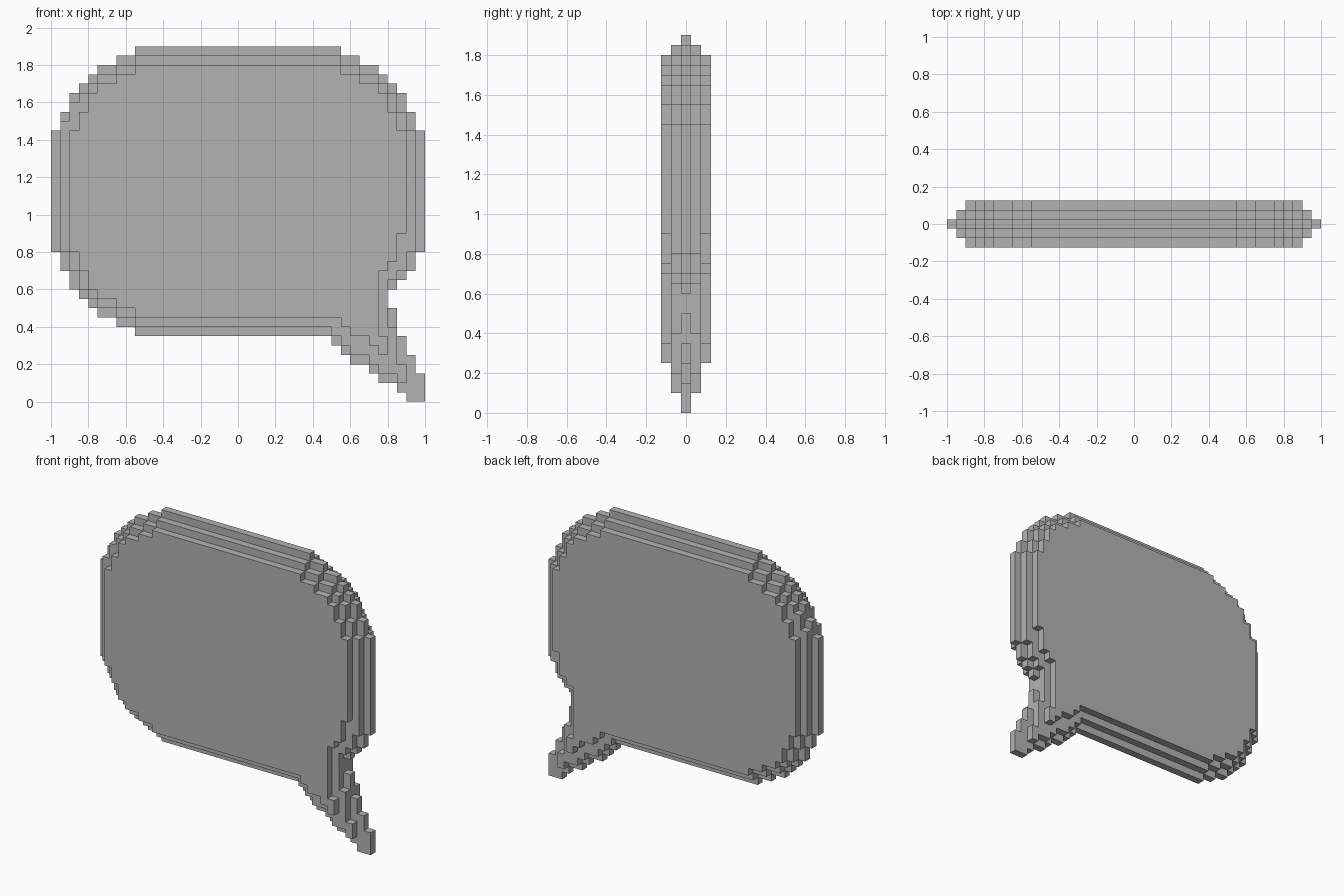
import bpy, bmesh

cube = bpy.data.objects.get("Cube")
if cube:
    bpy.data.objects.remove(cube, do_unlink=True)

UNIT = 0.05  # size of one block

grey = bpy.data.materials.new("plain_grey")
grey.use_nodes = True
COLOUR = (0.45, 0.45, 0.45, 1.0)
grey.diffuse_color = COLOUR
grey.node_tree.nodes["Principled BSDF"].inputs["Base Color"].default_value = COLOUR


def staircase(steps, bottom):
    """Corner points of a stepped edge, from (top, x) steps listed downwards."""
    ends = [top for top, _ in steps[1:]] + [bottom]
    return [(x, z) for (top, x), end in zip(steps, ends) for z in (top, end)]


def stepped_plate(name, left, right, bottom, half_depth):
    """Plate with stepped left and right edges, centred on y = 0."""
    outline = staircase(left, bottom) + staircase(right, bottom)[::-1]
    bm = bmesh.new()
    verts = [bm.verts.new((x * UNIT, -half_depth, z * UNIT)) for x, z in outline]
    face = bm.faces.new(verts)
    moved = bmesh.ops.extrude_face_region(bm, geom=[face])["geom"]
    bmesh.ops.translate(bm, vec=(0, 2 * half_depth, 0),
                        verts=[g for g in moved if isinstance(g, bmesh.types.BMVert)])
    bmesh.ops.recalc_face_normals(bm, faces=bm.faces)
    mesh = bpy.data.meshes.new(name)
    bm.to_mesh(mesh)
    bm.free()
    mesh.materials.append(grey)
    obj = bpy.data.objects.new(name, mesh)
    bpy.context.collection.objects.link(obj)
    return obj


# Thin central plate: the full bubble outline and the tip of the tail
stepped_plate(
    "bubble_core",
    [(38, -11), (37, -13), (36, -15), (35, -16), (34, -17), (33, -18), (31, -19),
     (29, -20), (16, -19), (14, -18), (12, -17), (11, -16), (10, -15), (9, -13),
     (8, -11), (7, 10), (6, 11), (5, 12), (4, 14), (3, 15), (2, 17), (1, 18)],
    [(38, 11), (37, 13), (36, 15), (35, 16), (34, 17), (33, 18), (31, 19), (29, 20),
     (16, 19), (14, 18), (13, 17), (12, 16), (10, 17), (7, 18), (5, 19), (3, 20)],
    0, 0.025)

# Middle plate, one block smaller all round
stepped_plate(
    "bubble_middle",
    [(37, -11), (36, -13), (35, -15), (34, -16), (33, -17), (32, -18), (30, -19),
     (16, -18), (14, -17), (12, -16), (11, -15), (10, -13), (9, -11), (8, 10),
     (7, 11), (6, 12), (5, 14), (4, 15), (3, 17)],
    [(37, 11), (36, 13), (35, 15), (34, 16), (33, 17), (31, 18), (29, 19),
     (16, 18), (14, 17), (13, 16), (8, 17), (4, 18)],
    2, 0.075)

# Thickest plate: the flat front and back faces
stepped_plate(
    "bubble_face",
    [(36, -11), (35, -13), (34, -15), (33, -16), (31, -17), (29, -18), (16, -17),
     (14, -16), (12, -15), (11, -13), (10, -11), (9, 11), (8, 12), (7, 14), (6, 15)],
    [(36, 11), (35, 13), (34, 15), (33, 16), (31, 17), (29, 18), (18, 17),
     (15, 16), (14, 15), (7, 16)],
    5, 0.125)
